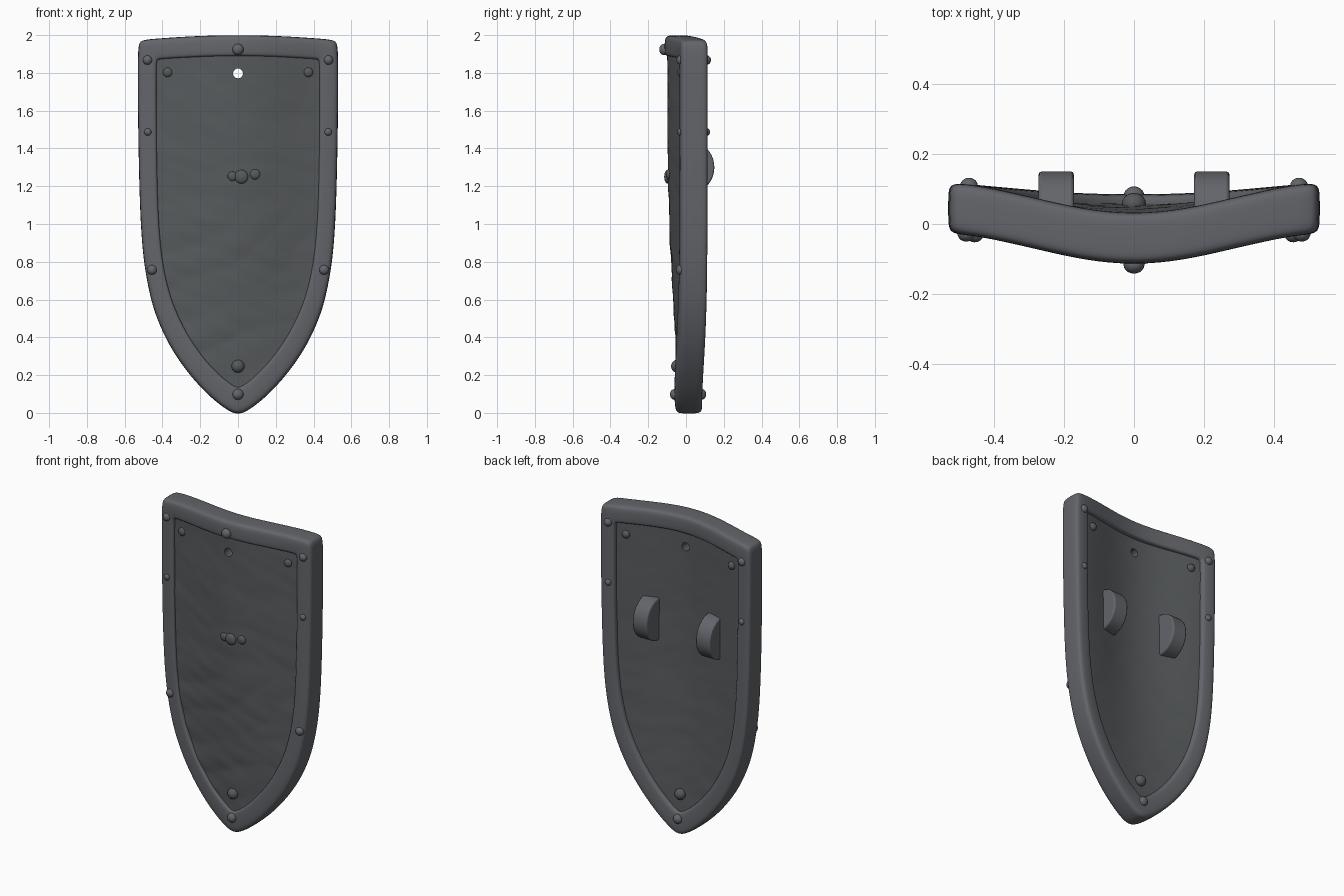
import bpy, bmesh, math
from mathutils import Vector, noise

if "Cube" in bpy.data.objects:
    bpy.data.objects.remove(bpy.data.objects["Cube"])


def material(name, rgb):
    m = bpy.data.materials.new(name)
    m.diffuse_color = (*rgb, 1)
    m.use_nodes = True
    m.node_tree.nodes["Principled BSDF"].inputs["Base Color"].default_value = m.diffuse_color
    return m


RIM = material("rim steel", (0.125, 0.13, 0.145))
PANEL = material("panel steel", (0.095, 0.103, 0.108))

# right half of the rim, top centre to bottom tip: outer edge and inner edge
OUTER = [(0, 2.0), (.15, 1.998), (.3, 1.991), (.44, 1.981), (.515, 1.974), (.531, 1.95),
         (.531, 1.7), (.527, 1.4), (.52, 1.1), (.509, .9), (.492, .75), (.458, .58),
         (.412, .455), (.352, .335), (.272, .22), (.185, .12), (.095, .04), (.03, -.001), (0, -.004)]
INNER = [(0, 1.888), (.13, 1.886), (.26, 1.881), (.37, 1.874), (.425, 1.871), (.431, 1.855),
         (.431, 1.67), (.429, 1.4), (.424, 1.12), (.413, .93), (.397, .79), (.366, .645),
         (.328, .54), (.278, .435), (.213, .333), (.142, .245), (.07, .178), (.022, .144), (0, .135)]


def lerp_table(x, table):
    for (x0, y0), (x1, y1) in zip(table, table[1:]):
        if x <= x1:
            return y0 + (y1 - y0) * max(0, (x - x0) / (x1 - x0))
    return table[-1][1]


DEPTH = [(0, .33), (.3, .47), (.6, .68), (1, .9), (1.4, 1), (2, 1)]


def curve_y(x, z):
    """Middle surface of the bowed shield."""
    bow = math.cos(math.pi * min(abs(x), .54) / 1.1) ** 2
    return .045 - .09 * lerp_table(z, DEPTH) * bow


def finish(bm, name, mat, angle=None):
    bmesh.ops.recalc_face_normals(bm, faces=bm.faces[:])
    me = bpy.data.meshes.new(name)
    bm.to_mesh(me)
    bm.free()
    ob = bpy.data.objects.new(name, me)
    bpy.context.collection.objects.link(ob)
    me.materials.append(mat)
    me.shade_smooth()
    if angle:
        bpy.context.view_layer.objects.active = ob
        ob.select_set(True)
        bpy.ops.object.shade_smooth_by_angle(angle=math.radians(angle))
        ob.select_set(False)
    return ob


# rim: rounded section swept round the outline
half = [(0, .035), (.03, .062), (.2, .073), (.8, .073), (.97, .068), (1, .045)]
section = [(t, -d) for t, d in half] + [(t, d) for t, d in reversed(half)]
loop = [(Vector(a), Vector(b)) for a, b in zip(OUTER, INNER)]
loop += [(Vector((-a.x, a.y)), Vector((-b.x, b.y))) for a, b in loop[-2:0:-1]]
bm = bmesh.new()
rings = []
for a, b in loop:
    ring = []
    for t, d in section:
        p = a.lerp(b, t)
        ring.append(bm.verts.new((p.x, curve_y(p.x, p.y) + d, p.y)))
    rings.append(ring)
for r, s in zip(rings, rings[1:] + rings[:1]):
    for i in range(len(section)):
        j = (i + 1) % len(section)
        bm.faces.new((r[i], r[j], s[j], s[i]))
rim = finish(bm, "rim", RIM)
sub = rim.modifiers.new("smooth", 'SUBSURF')
sub.levels = sub.render_levels = 2

# panel: bowed plate with hammered folds, its edge hidden inside the rim
mid = [((a[0] + b[0]) / 2, (a[1] + b[1]) / 2) for a, b in zip(OUTER, INNER)]
width = sorted((z, x) for x, z in mid[5:])


def folds(x, z, side):
    n = noise.noise(Vector((x * 2.2 + z * 1.2, side * 3, z * 5 - x * 2)))
    m = noise.noise(Vector((x * 6, side * 5, z * 14 + x * 5)))
    low = 1.3 - .4 * z
    return (.009 * (.35 - abs(n)) + .003 * m) * low * (1 if side < 0 else .4)


NZ, NX = 110, 56
bm = bmesh.new()
sheets = []
for side, off in ((-1, -.054), (1, .047)):
    rows = []
    for i in range(NZ + 1):
        z = .07 + (1.91 - .07) * i / NZ
        w = max(.004, lerp_table(z, width))
        row = []
        for k in range(NX + 1):
            x = w * (2 * k / NX - 1)
            row.append(bm.verts.new((x, curve_y(x, z) + off + folds(x, z, side), z)))
        rows.append(row)
    for r, s in zip(rows, rows[1:]):
        for k in range(NX):
            bm.faces.new((r[k], r[k + 1], s[k + 1], s[k]))
    sheets.append(rows)
F, B = sheets
edge = [(i, 0) for i in range(NZ)] + [(NZ, k) for k in range(NX)]
edge += [(i, NX) for i in range(NZ, 0, -1)] + [(0, k) for k in range(NX, 0, -1)]
for (i, k), (m, n) in zip(edge, edge[1:] + edge[:1]):
    bm.faces.new((F[i][k], F[m][n], B[m][n], B[i][k]))
panel = finish(bm, "panel", PANEL, 40)

# hanging hole near the top
bpy.ops.mesh.primitive_cylinder_add(vertices=20, radius=.026, depth=.6,
                                    location=(0, 0, 1.797), rotation=(math.pi / 2, 0, 0))
cutter = bpy.context.object
cutter.name = "hole_cutter"
cut = panel.modifiers.new("hole", 'BOOLEAN')
cut.operation, cut.solver, cut.object = 'DIFFERENCE', 'EXACT', cutter
bpy.context.view_layer.objects.active = panel
bpy.ops.object.modifier_apply(modifier="hole")
bpy.data.objects.remove(cutter)


def stud(name, x, z, r, off, flat, mat):
    bm = bmesh.new()
    bmesh.ops.create_uvsphere(bm, u_segments=20, v_segments=12, radius=r)
    ob = finish(bm, name, mat)
    ob.location = (x, curve_y(x, z) + off, z)
    ob.scale.y = flat


# rim studs, front and back
for s in (-1, 1):
    for z, x, r in ((1.868, .479, .025), (1.487, .477, .02), (.757, .455, .026)):
        stud("rim_stud_front", s * x, z, r, -.069, .9, RIM)
        if z > 1:
            stud("rim_stud_back", s * (x - .008), z, r, .069, .9, RIM)
    stud("panel_stud_front", s * .372, 1.803, .025, -.054, .6, PANEL)
    stud("panel_stud_back", s * .372, 1.803, .025, .046, .9, PANEL)
stud("top_stud", 0, 1.924, .03, -.071, .85, RIM)
for off, side in ((-.07, "front"), (.07, "back")):
    stud("tip_stud_" + side, 0, .098, .029, off, .9, RIM)
    stud("lower_stud_" + side, 0, .247, .034, off * .76, .9, PANEL)

# cluster of flat rivets in the middle
for x, z, r in ((-.03, 1.253, .025), (.018, 1.25, .036), (.09, 1.263, .027)):
    stud("centre_rivet", x, z, r, -.056, .5, PANEL)

# two half-round grips on the back
for s, side in ((-1, "left"), (1, "right")):
    bm = bmesh.new()
    prof = [(.15 * math.sin(a) ** .8, .135 * math.cos(a))
            for a in (math.pi * i / 24 for i in range(25))]
    f = bm.faces.new([bm.verts.new((s * .222 - .05, max(y, 0), 1.3 + z)) for y, z in prof])
    ext = bmesh.ops.extrude_face_region(bm, geom=[f])
    bmesh.ops.translate(bm, vec=(.1, 0, 0),
                        verts=[v for v in ext["geom"] if isinstance(v, bmesh.types.BMVert)])
    grip = finish(bm, "grip_" + side, RIM, 40)
    bev = grip.modifiers.new("soft edge", 'BEVEL')
    bev.width, bev.segments = .008, 2
